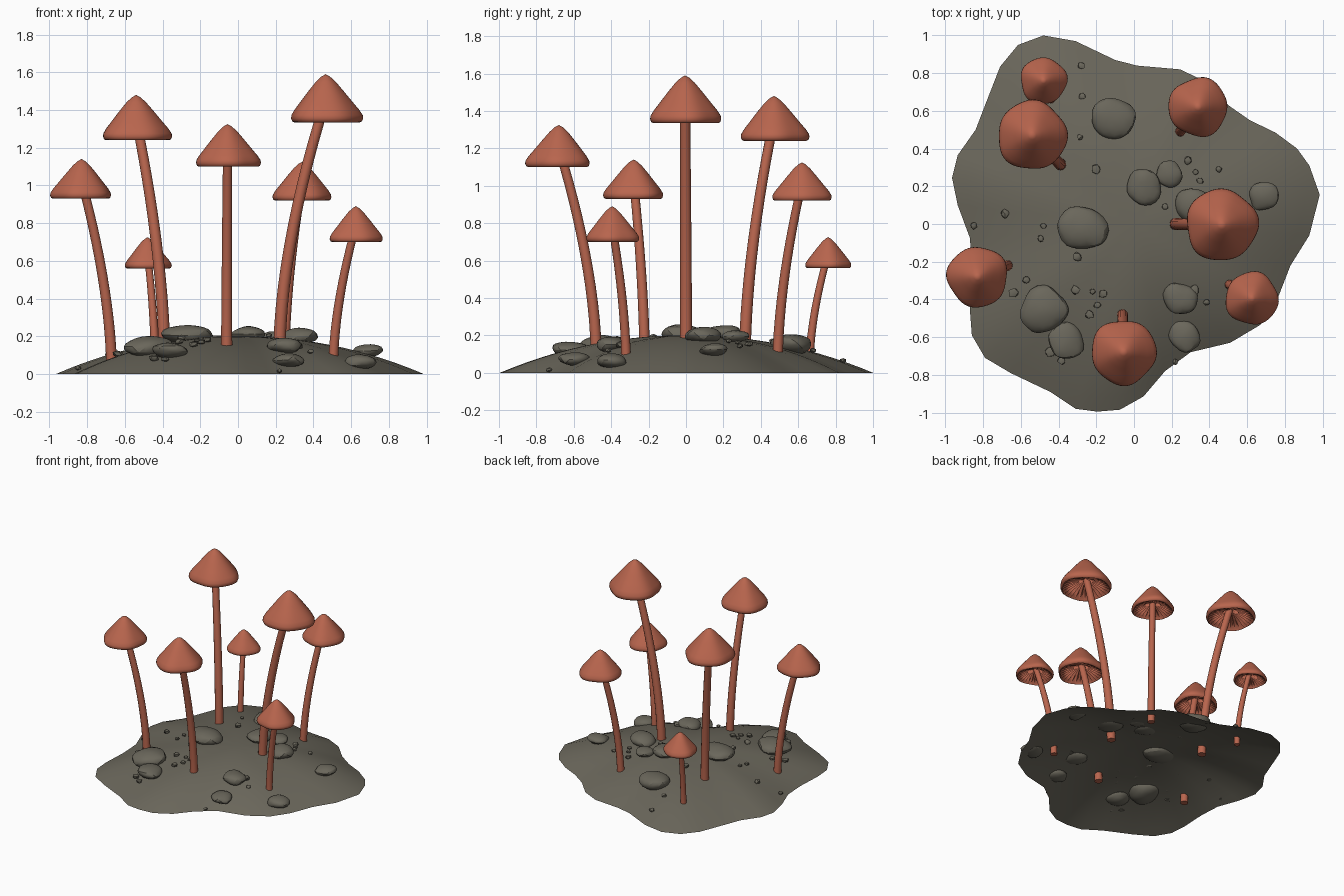
import bpy, bmesh, math, random
from mathutils import Vector

if "Cube" in bpy.data.objects:
    bpy.data.objects.remove(bpy.data.objects["Cube"])

random.seed(4)


def material(name, rgb):
    m = bpy.data.materials.new(name)
    m.diffuse_color = (*rgb, 1)
    m.use_nodes = True
    m.node_tree.nodes["Principled BSDF"].inputs["Base Color"].default_value = m.diffuse_color
    return m


RED = material("terracotta", (0.48, 0.13, 0.075))
SOIL = material("grey_brown_soil", (0.145, 0.135, 0.105))


def finish(bm, name, mat, angle=180, closed=True):
    if closed:
        bmesh.ops.recalc_face_normals(bm, faces=bm.faces)
    me = bpy.data.meshes.new(name)
    bm.to_mesh(me)
    bm.free()
    me.materials.append(mat)
    ob = bpy.data.objects.new(name, me)
    bpy.context.collection.objects.link(ob)
    bpy.ops.object.select_all(action='DESELECT')
    ob.select_set(True)
    bpy.context.view_layer.objects.active = ob
    bpy.ops.object.shade_smooth_by_angle(angle=math.radians(angle))
    return ob


def loft(bm, rings):
    """Join rings of points; a ring of one point becomes a tip."""
    vs = [[bm.verts.new(p) for p in r] for r in rings]
    for a, b in zip(vs, vs[1:]):
        n = max(len(a), len(b))
        for i in range(n):
            j = (i + 1) % n
            if len(a) == 1:
                bm.faces.new((a[0], b[i], b[j]))
            elif len(b) == 1:
                bm.faces.new((a[i], b[0], a[j]))
            else:
                bm.faces.new((a[i], b[i], b[j], a[j]))
    return vs


# Ground mound: an open domed sheet with an irregular outline
OUTLINE = [(.985, .155), (.93, .31), (.865, .40), (.75, .485), (.615, .55), (.50, .63),
           (.38, .755), (.245, .82), (.016, .84), (-.10, .87), (-.31, .97), (-.48, 1.0),
           (-.615, .95), (-.71, .835), (-.79, .63), (-.84, .50), (-.935, .365),
           (-.965, .245), (-.935, .10), (-.87, -.075), (-.86, -.25), (-.87, -.46),
           (-.86, -.59), (-.79, -.71), (-.655, -.79), (-.445, -.89), (-.31, -.98),
           (-.195, -.995), (-.075, -.985), (.05, -.915), (.165, -.78), (.30, -.68),
           (.51, -.63), (.67, -.535), (.76, -.40), (.83, -.22), (.93, -.06)]


def dome(t):
    return 0.2 * (1 - min(t, 1) ** 2.1)


def ground_z(x, y):
    """Height of the mound, from the distance relative to the outline."""
    for (ax, ay), (bx, by) in zip(OUTLINE, OUTLINE[1:] + OUTLINE[:1]):
        d = ax * by - ay * bx
        u, v = (x * by - y * bx) / d, (ax * y - ay * x) / d
        if u >= 0 and v >= 0:
            return dome(u + v)
    return 0


bm = bmesh.new()
loft(bm, [[(0, 0, dome(0))]] + [[(x * k / 14, y * k / 14, dome(k / 14)) for x, y in OUTLINE]
                                for k in range(1, 15)])
finish(bm, "ground_mound", SOIL, closed=False)

# Mushrooms: cap x, y, top z, bottom z, cap radius, base x, y, stem radius
MUSHROOMS = [(.465, -.005, 1.59, 1.335, .19, .22, .0, .032),
             (-.54, .47, 1.48, 1.24, .183, -.39, .315, .031),
             (-.055, -.68, 1.325, 1.10, .172, -.06, -.48, .029),
             (-.83, -.28, 1.14, .93, .16, -.67, -.22, .028),
             (.34, .62, 1.125, .92, .156, .245, .49, .027),
             (.625, -.395, .89, .70, .14, .505, -.32, .025),
             (-.48, .76, .725, .56, .123, -.44, .66, .022)]
CAP = [(.12, .95), (.28, .84), (.5, .64), (.72, .43), (.9, .26), (.99, .15), (1, .08),
       (.97, .02), (.92, 0)]
GILLS = [(.86, .07), (.6, .17), (.35, .26), (.14, .32)]
SEG = 56


def mushroom(i, cx, cy, top, low, rad, bx, by, sr):
    h = top - low
    p, q = random.uniform(0, 6.28), random.uniform(0, 6.28)

    def ring(r, z, gill=0):
        pts = []
        for k in range(SEG):
            a = math.tau * k / SEG
            lump = 1 + r * (.03 * math.sin(3 * a + p) + .025 * math.sin(5 * a + q))
            dz = gill if k % 2 else -gill
            pts.append((cx + rad * r * lump * math.cos(a), cy + rad * r * lump * math.sin(a),
                        low + h * (z + dz)))
        return pts

    # Cap with gills folded underneath
    bm = bmesh.new()
    loft(bm, [[(cx, cy, top)]] + [ring(r, z) for r, z in CAP]
         + [ring(r, z, .055) for r, z in GILLS] + [[(cx, cy, low + h * .36)]])
    finish(bm, f"mushroom_cap_{i}", RED, 60)

    # Bent stem, rooted a little below the ground
    z0, z1 = ground_z(bx, by) - .06, low + h * .45
    path = []
    for k in range(13):
        s = k / 12
        e = s ** 1.7
        path.append(Vector((bx + (cx - bx) * e, by + (cy - by) * e, z0 + (z1 - z0) * s)))
    rings = []
    for k, c in enumerate(path):
        t = (path[min(k + 1, 12)] - path[max(k - 1, 0)]).normalized()
        u = t.cross(Vector((0, 1, 0))).normalized()
        v = t.cross(u)
        r = sr * (1.03 - .2 * k / 12)
        rings.append([c + r * (u * math.cos(a) + v * math.sin(a))
                      for a in (math.tau * j / 12 for j in range(12))])
    bm = bmesh.new()
    vs = loft(bm, rings)
    bm.faces.new(vs[0])
    bm.faces.new(vs[-1])
    finish(bm, f"mushroom_stem_{i}", RED, 50)


for i, m in enumerate(MUSHROOMS, 1):
    mushroom(i, *m)


# Rocks: lumpy flattened spheres half sunk in the mound
def rock(name, x, y, r, flat, lift, rough, levels):
    bm = bmesh.new()
    bmesh.ops.create_icosphere(bm, subdivisions=2 if levels else 1, radius=1)
    spin = random.uniform(0, 6.28)
    lobes = [Vector((random.uniform(-1, 1), random.uniform(-1, 1),
                     random.uniform(-.6, .6))).normalized() for _ in range(6)]
    for v in bm.verts:
        d = v.co.normalized()
        k = .88 + rough * max(max(0, d.dot(l)) ** 6 for l in lobes)
        k *= random.uniform(.94, 1.06)
        c, s = math.cos(spin), math.sin(spin)
        v.co = Vector((d.x * c - d.y * s, d.x * s + d.y * c, d.z * flat)) * k * r
        v.co += Vector((x, y, ground_z(x, y) + lift))
    ob = finish(bm, name, SOIL, 40)
    if levels:
        sub = ob.modifiers.new("rounding", 'SUBSURF')
        sub.levels = sub.render_levels = levels


ROCKS = [(-.115, .55, .125), (.06, .20, .10), (.18, .26, .075), (.32, .10, .105),
         (.69, .15, .08), (-.27, -.02, .13), (-.48, -.46, .13), (-.36, -.62, .10),
         (.24, -.40, .095), (.27, -.59, .09), (.64, -.40, .09)]
for i, (x, y, r) in enumerate(ROCKS, 1):
    rock(f"rock_{i}", x, y, r, .5, .022, .32, 1)

# Pebbles scattered between the rocks
PEBBLES = [(-.28, .84), (-.275, .68), (-.285, .46), (-.20, .29), (-.685, .055), (-.85, -.01),
           (-.48, -.01), (-.495, -.075), (-.30, -.175), (-.31, -.35), (-.22, -.36),
           (-.165, -.37), (-.195, -.43), (-.235, -.48), (-.57, -.295), (-.64, -.365),
           (-.445, -.68), (-.385, -.725), (.285, .335), (.45, .29), (.325, .275),
           (.35, .23), (.165, .095), (.385, -.415), (.32, -.35), (.22, -.73)]
for i, (x, y) in enumerate(PEBBLES, 1):
    rock(f"pebble_{i}", x, y, random.uniform(.016, .029), .75, .012, .3, 0)
